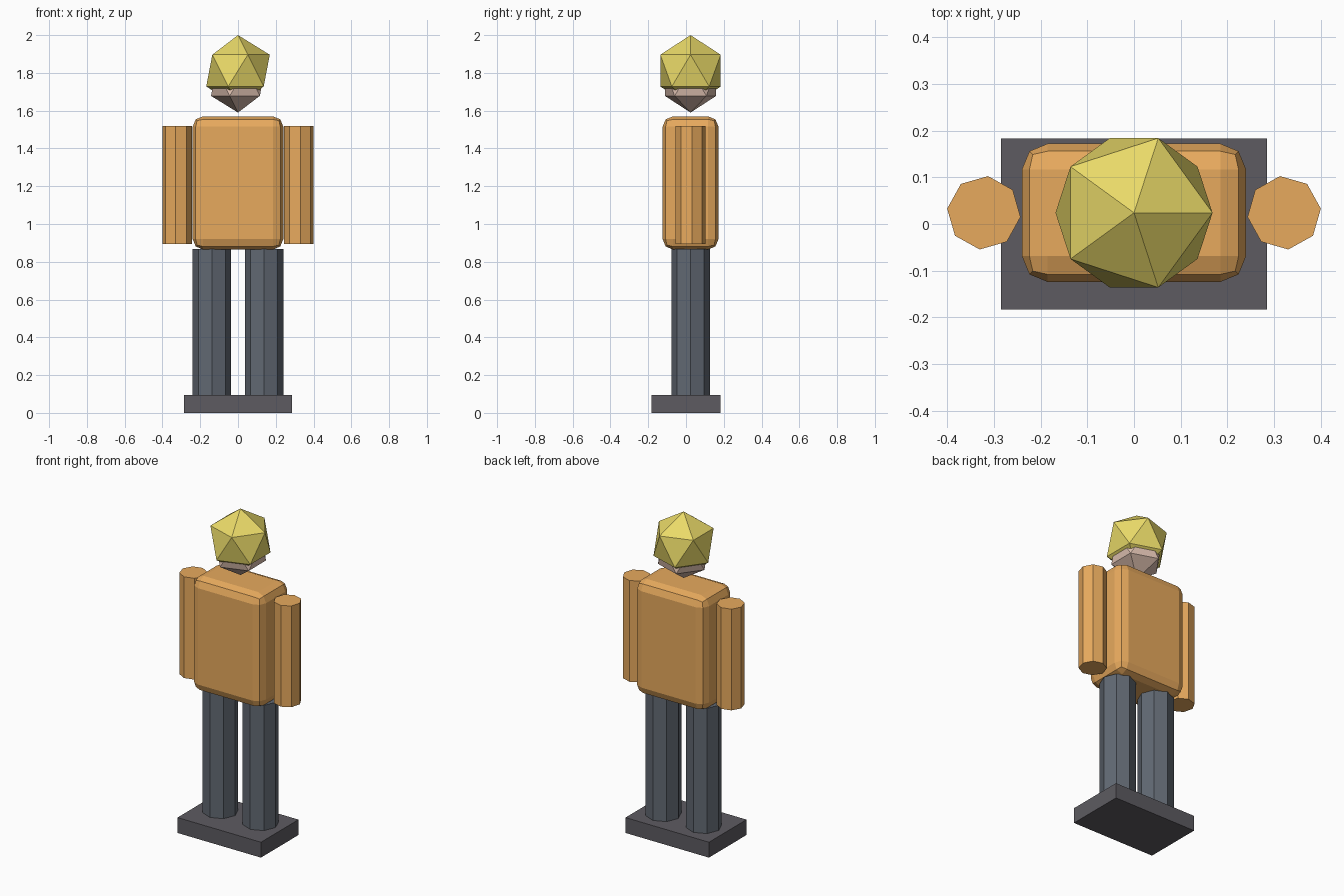
import bpy
from math import pi, radians

if "Cube" in bpy.data.objects:
    bpy.data.objects.remove(bpy.data.objects["Cube"])

CY = 0.024  # body sits slightly behind the base centre


def colour(name, rgb):
    mat = bpy.data.materials.new(name)
    mat.diffuse_color = (*rgb, 1)
    mat.use_nodes = True
    mat.node_tree.nodes["Principled BSDF"].inputs["Base Color"].default_value = mat.diffuse_color
    return mat


ORANGE = colour("orange_cloth", (0.80, 0.40, 0.11))
SLATE = colour("slate_cloth", (0.12, 0.14, 0.17))
DARK = colour("dark_base", (0.11, 0.105, 0.12))
YELLOW = colour("yellow_hair", (0.82, 0.70, 0.14))
SKIN = colour("skin", (0.72, 0.52, 0.43))


def finish(name, mat):
    ob = bpy.context.object
    ob.name = ob.data.name = name
    ob.data.materials.append(mat)
    return ob


def box(name, size, centre, mat):
    bpy.ops.mesh.primitive_cube_add(size=1, location=centre)
    ob = bpy.context.object
    ob.scale = size
    bpy.ops.object.transform_apply(location=False, rotation=False, scale=True)
    return finish(name, mat)


def prism(name, radius, x, z0, z1, turn, mat):
    bpy.ops.mesh.primitive_cylinder_add(
        vertices=8, radius=radius, depth=z1 - z0,
        location=(x, CY, (z0 + z1) / 2), rotation=(0, 0, turn))
    return finish(name, mat)


def ball(name, radius, z, mat):
    bpy.ops.mesh.primitive_ico_sphere_add(
        subdivisions=1, radius=radius, location=(0, CY, z))
    return finish(name, mat)


# Base slab
box("base", (0.57, 0.366, 0.095), (0, 0, 0.0475), DARK)

# Torso with two-step rounded edges
torso = box("torso", (0.48, 0.296, 0.705), (0, CY, 1.2175), ORANGE)
bevel = torso.modifiers.new("rounded_edges", "BEVEL")
bevel.width = 0.055
bevel.segments = 2

# Legs and arms, mirrored left and right
for side, s in (("left", 1), ("right", -1)):
    prism(side + "_leg", 0.102, s * 0.138, 0.095, 0.868, 0, SLATE)
    prism(side + "_arm", 0.079, s * 0.3215, 0.895, 1.52, s * radians(6.5), ORANGE)

# Head, mostly covered by the faceted hair
ball("head", 0.16, 1.75, SKIN)
ball("hair", 0.188, 1.812, YELLOW)
